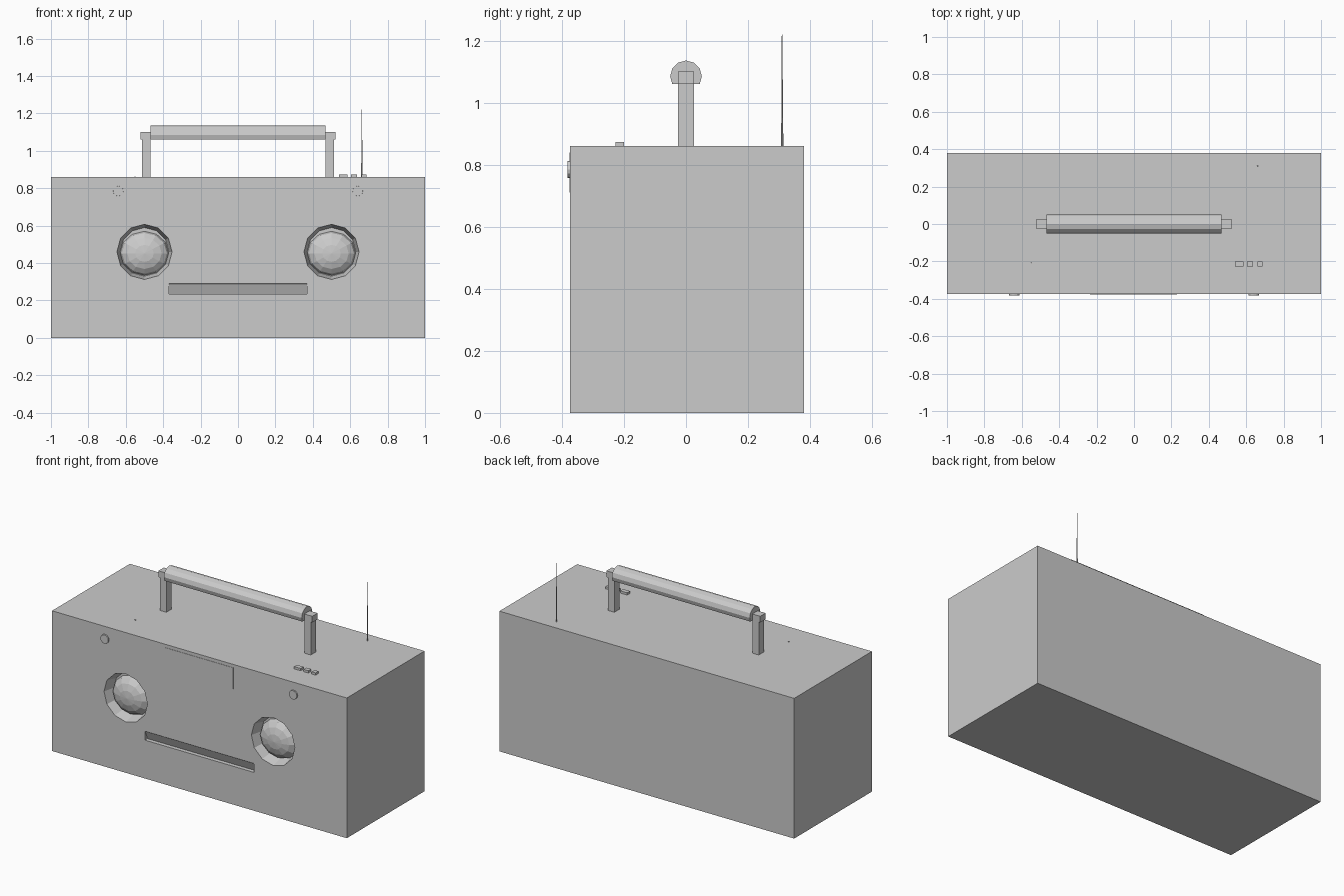
import bpy, bmesh, math
from mathutils import Matrix

if "Cube" in bpy.data.objects:
    bpy.data.objects.remove(bpy.data.objects["Cube"])

FRONT, BACK, TOP = -0.374, 0.38, 0.86
FACE_FRONT = Matrix.Rotation(math.pi / 2, 4, 'X')   # local +z points to -y


def finish(name, bm):
    bmesh.ops.recalc_face_normals(bm, faces=bm.faces)
    me = bpy.data.meshes.new(name)
    bm.to_mesh(me)
    bm.free()
    ob = bpy.data.objects.new(name, me)
    bpy.context.collection.objects.link(ob)
    return ob


def box(name, x0, x1, y0, y1, z0, z1):
    bm = bmesh.new()
    m = Matrix.Translation(((x0 + x1) / 2, (y0 + y1) / 2, (z0 + z1) / 2))
    bmesh.ops.create_cube(bm, size=1, matrix=m @ Matrix.Diagonal((x1 - x0, y1 - y0, z1 - z0, 1)))
    return finish(name, bm)


def cone(name, loc, r1, r2, depth, sides, rot=Matrix.Identity(4)):
    bm = bmesh.new()
    bmesh.ops.create_cone(bm, cap_ends=True, segments=sides, radius1=r1, radius2=r2,
                          depth=depth, matrix=Matrix.Translation(loc) @ rot)
    return finish(name, bm)


def dome(name, loc, scale, half=False):
    bm = bmesh.new()
    bmesh.ops.create_uvsphere(bm, u_segments=12, v_segments=8, radius=1)
    if half:
        bmesh.ops.delete(bm, geom=[v for v in bm.verts if v.co.z < -0.01], context='VERTS')
    bm.transform(Matrix.Translation(loc) @ FACE_FRONT @ Matrix.Diagonal((*scale, 1)))
    return finish(name, bm)


def prism(name, profile, x0, x1):
    # extrudes a (y, z) outline along x
    bm = bmesh.new()
    f = bm.faces.new([bm.verts.new((x0, y, z)) for y, z in profile])
    r = bmesh.ops.extrude_face_region(bm, geom=[f])
    bmesh.ops.translate(bm, vec=(x1 - x0, 0, 0),
                        verts=[g for g in r['geom'] if isinstance(g, bmesh.types.BMVert)])
    return finish(name, bm)


def cut(target, cutter):
    mod = target.modifiers.new('cut', 'BOOLEAN')
    mod.operation, mod.solver, mod.object = 'DIFFERENCE', 'EXACT', cutter
    bpy.context.view_layer.objects.active = target
    bpy.ops.object.modifier_apply(modifier=mod.name)
    bpy.data.objects.remove(cutter)


# Case with shallow dishes, speaker wells and a finger slot cut into the front
case = box('case', -1, 1, FRONT, BACK, 0, TOP)
for s in (-1, 1):
    cut(case, dome('dish_cutter', (s * 0.47, FRONT - 0.001, 0.46), (0.44, 0.19, 0.016)))
for s in (-1, 1):
    cut(case, cone('well_cutter', (s * 0.5, FRONT + 0.02, 0.46), 0.13, 0.155, 0.1, 12, FACE_FRONT))
cut(case, prism('slot_cutter', [(FRONT - 0.01, 0.30), (FRONT + 0.005, 0.285),
                                (FRONT + 0.025, 0.235), (FRONT - 0.01, 0.235)], -0.37, 0.37))

# Speaker domes and front knobs
for s, side in ((-1, 'left'), (1, 'right')):
    dome(side + '_speaker', (s * 0.5, FRONT + 0.069, 0.452), (0.13, 0.118, 0.06), half=True)
    cone(side + '_knob', (s * 0.64, FRONT, 0.785), 0.028, 0.027, 0.016, 12, FACE_FRONT)

# Display panel
box('display_panel', -0.235, 0.23, FRONT - 0.002, FRONT + 0.01, 0.71, 0.84)

# Carrying handle: two posts with caps, and a flat-bottomed grip
for s, side in ((-1, 'left'), (1, 'right')):
    a, b, c = sorted((s * 0.468, s * 0.512)), sorted((s * 0.46, s * 0.522)), 0.026
    box(side + '_handle_post', *a, -c, c, TOP - 0.005, 1.07)
    box(side + '_handle_cap', *b, -c, c, 1.062, 1.1)
grip = [(0.051 * math.sin(t), 1.085 + 0.051 * math.cos(t))
        for t in (math.radians(i * 30) for i in range(12))]
prism('handle_grip', [(y, max(z, 1.06)) for y, z in grip if z > 1.037], -0.468, 0.468)

# Top buttons and indicator
for i, (x0, x1) in enumerate(((0.54, 0.585), (0.605, 0.637), (0.66, 0.686))):
    box(f'button_{i + 1}', x0, x1, -0.228, -0.2, TOP - 0.005, TOP + 0.014)
cone('indicator', (-0.55, -0.21, TOP), 0.004, 0.003, 0.006, 6)

# Telescopic antenna
z = TOP - 0.005
for i, (r, h) in enumerate(((0.004, 0.08), (0.0028, 0.14), (0.0016, 0.145))):
    cone(f'antenna_section_{i + 1}', (0.662, 0.31, z + h / 2), r, r * 0.8, h, 8)
    z += h
